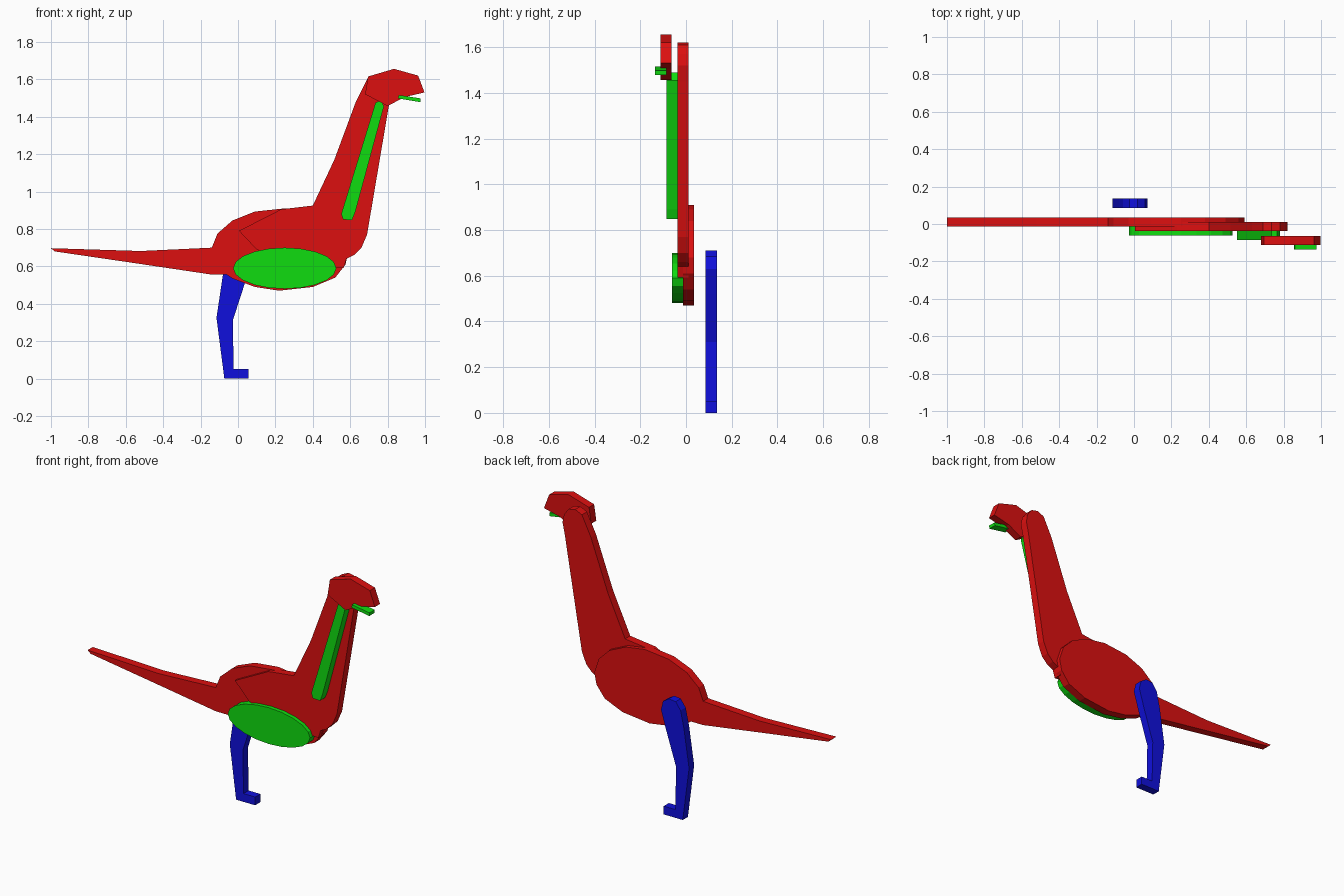
import bpy
import bmesh
import math


def material(name, color):
    m = bpy.data.materials.new(name)
    m.diffuse_color = (*color, 1)
    return m


RED = material("red", (0.72, 0.005, 0.005))
GREEN = material("green", (0.005, 0.72, 0.005))
BLUE = material("blue", (0.005, 0.005, 0.72))
THICK = 0.049


def plate(name, outline, y_front, mat):
    """Flat slab: an (x, z) outline extruded backwards along y."""
    bm = bmesh.new()
    face = bm.faces.new([bm.verts.new((x, y_front, z)) for x, z in outline])
    out = bmesh.ops.extrude_face_region(bm, geom=[face])
    moved = [v for v in out["geom"] if isinstance(v, bmesh.types.BMVert)]
    bmesh.ops.translate(bm, verts=moved, vec=(0, THICK, 0))
    bmesh.ops.recalc_face_normals(bm, faces=bm.faces)
    mesh = bpy.data.meshes.new(name)
    bm.to_mesh(mesh)
    bm.free()
    mesh.materials.append(mat)
    obj = bpy.data.objects.new(name, mesh)
    bpy.context.collection.objects.link(obj)
    return obj


# Body with long tail
plate("body_and_tail", [
    (-1.0, 0.697), (-0.98, 0.68), (-0.55, 0.617), (-0.14, 0.556), (-0.06, 0.556),
    (-0.03, 0.535), (0.09, 0.49), (0.22, 0.47), (0.40, 0.49), (0.52, 0.54),
    (0.575, 0.61), (0.59, 0.68), (0.56, 0.77), (0.49, 0.84), (0.38, 0.89),
    (0.25, 0.91), (0.09, 0.893), (-0.03, 0.845), (-0.11, 0.775), (-0.14, 0.70),
    (-0.52, 0.682)], -0.013, RED)

# Neck with shoulder
plate("neck", [
    (0.005, 0.79), (0.10, 0.69), (0.30, 0.61), (0.565, 0.592), (0.58, 0.64),
    (0.62, 0.66), (0.66, 0.70), (0.69, 0.77), (0.805, 1.45), (0.82, 1.52),
    (0.81, 1.57), (0.78, 1.61), (0.735, 1.62), (0.69, 1.60), (0.63, 1.48),
    (0.515, 1.17), (0.40, 0.925), (0.23, 0.905)], -0.037, RED)

# Head
plate("head", [
    (0.68, 1.52), (0.80, 1.457), (0.89, 1.505), (0.997, 1.53), (0.963, 1.62),
    (0.834, 1.656), (0.695, 1.615)], -0.112, RED)

# Lower jaw
plate("jaw", [
    (0.855, 1.498), (0.975, 1.478), (0.977, 1.498), (0.86, 1.516)],
    -0.135, GREEN)

# Throat stripe
plate("throat_stripe", [
    (0.552, 0.88), (0.562, 0.85), (0.61, 0.848), (0.627, 0.89), (0.78, 1.455),
    (0.765, 1.49), (0.735, 1.475)], -0.086, GREEN)

# Oval belly
belly = [(0.25 + 0.276 * math.cos(math.tau * i / 20),
          0.59 + 0.11 * math.sin(math.tau * i / 20)) for i in range(20)]
plate("belly", belly, -0.061, GREEN)

# Single leg with foot
plate("leg", [
    (-0.073, 0), (0.055, 0), (0.055, 0.05), (-0.023, 0.05), (-0.028, 0.31),
    (0.04, 0.52), (0.073, 0.63), (0.06, 0.685), (0.02, 0.71), (-0.025, 0.705),
    (-0.058, 0.66), (-0.08, 0.56), (-0.115, 0.325)], 0.086, BLUE)
